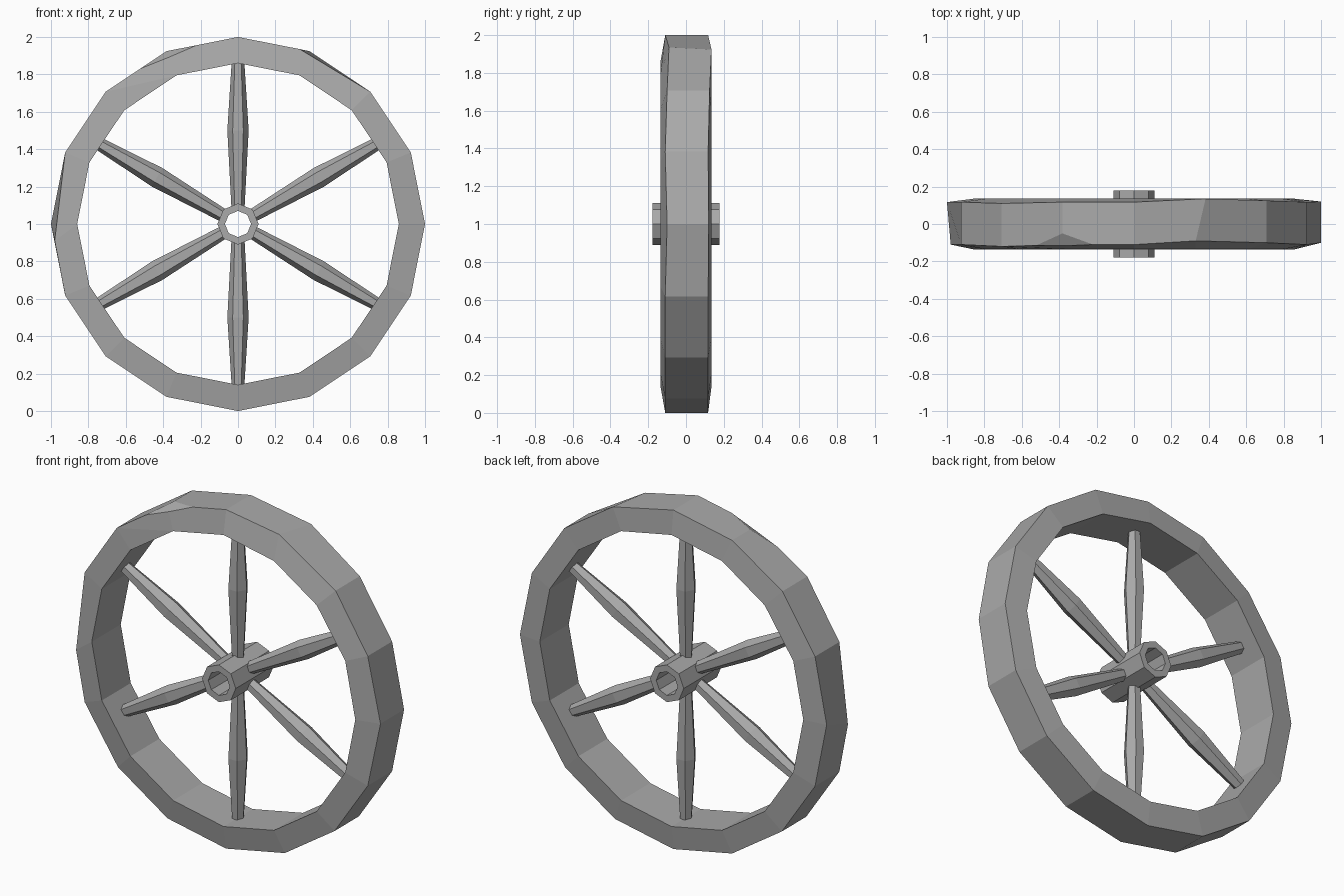
import bpy, bmesh, math
from mathutils import Vector, Matrix

cube = bpy.data.objects.get("Cube")
if cube:
    bpy.data.objects.remove(cube)

grey = bpy.data.materials.new("weathered grey")
grey.use_nodes = True
colour = (0.4, 0.4, 0.4, 1)
grey.diffuse_color = colour
grey.node_tree.nodes["Principled BSDF"].inputs["Base Color"].default_value = colour

CENTRE = Vector((0, 0, 1))


def finish(name, bm):
    bmesh.ops.recalc_face_normals(bm, faces=bm.faces[:])
    mesh = bpy.data.meshes.new(name)
    bm.to_mesh(mesh)
    bm.free()
    mesh.materials.append(grey)
    obj = bpy.data.objects.new(name, mesh)
    bpy.context.collection.objects.link(obj)
    return obj


def polar(r, angle, y):
    return CENTRE + Vector((r * math.cos(angle), y, r * math.sin(angle)))


def ring_mesh(sides, corners):
    """Closed ring; corners(k) gives the section as (radius, y) pairs."""
    bm = bmesh.new()
    loops = [[bm.verts.new(polar(r, math.tau * k / sides, y)) for r, y in corners(k)]
             for k in range(sides)]
    for k in range(sides):
        a, b = loops[k], loops[(k + 1) % sides]
        for i in range(4):
            j = (i + 1) % 4
            bm.faces.new((a[i], a[j], b[j], b[i]))
    return bm


# Rim: sixteen sides, chamfered towards the tread, slightly uneven
front_edge = {0: 0.10, 2: 0.10, 3: 0.09, 6: 0.12}
back_edge = {0: 0.12, 2: 0.125, 3: 0.135, 6: 0.11}


def rim_section(k):
    return ((1, -front_edge.get(k, 0.11)), (1, back_edge.get(k, 0.117)),
            (0.86, 0.135), (0.86, -0.135))


bm = ring_mesh(16, rim_section)
# Worn front corners
for old, new in ((polar(1, 3 * math.tau / 16, -0.09), (0.33, -0.09, 1.935)),
                 (polar(1, math.pi, -0.11), (-0.98, -0.11, 0.91))):
    vert = min(bm.verts, key=lambda v: (v.co - old).length)
    vert.co = new
# Chip sliced off the upper front edge
a, b, c = Vector((-0.383, -0.05, 1.924)), Vector((-0.51, -0.11, 1.838)), Vector((-0.22, -0.11, 1.956))
normal = (b - a).cross(c - a).normalized()
if normal.z < 0:
    normal.negate()
bmesh.ops.triangulate(bm, faces=[f for f in bm.faces if any((v.co - a).length < 0.07 for v in f.verts)])
cut = bmesh.ops.bisect_plane(bm, geom=bm.verts[:] + bm.edges[:] + bm.faces[:],
                             plane_co=a, plane_no=normal, clear_outer=True)
bmesh.ops.holes_fill(bm, edges=[e for e in bm.edges if e.is_boundary], sides=0)
finish("wheel_rim", bm)

# Hub: octagonal tube
finish("hub", ring_mesh(8, lambda k: ((0.11, -0.178), (0.11, 0.178), (0.07, 0.178), (0.07, -0.178))))

# Spokes: six-sided, swelling at the middle
for n in range(6):
    bm = bmesh.new()
    turn = Matrix.Translation(CENTRE) @ Matrix.Rotation(n * math.tau / 6, 4, 'Y')
    rings = []
    for height, radius in ((0.085, 0.035), (0.5, 0.057), (0.865, 0.034)):
        rings.append([bm.verts.new(turn @ Vector((radius * math.cos(math.tau * i / 6),
                                                  radius * math.sin(math.tau * i / 6), height)))
                      for i in range(6)])
    for low, high in zip(rings, rings[1:]):
        for i in range(6):
            j = (i + 1) % 6
            bm.faces.new((low[i], low[j], high[j], high[i]))
    bm.faces.new(rings[0])
    bm.faces.new(rings[-1])
    finish(f"spoke_{n + 1}", bm)
